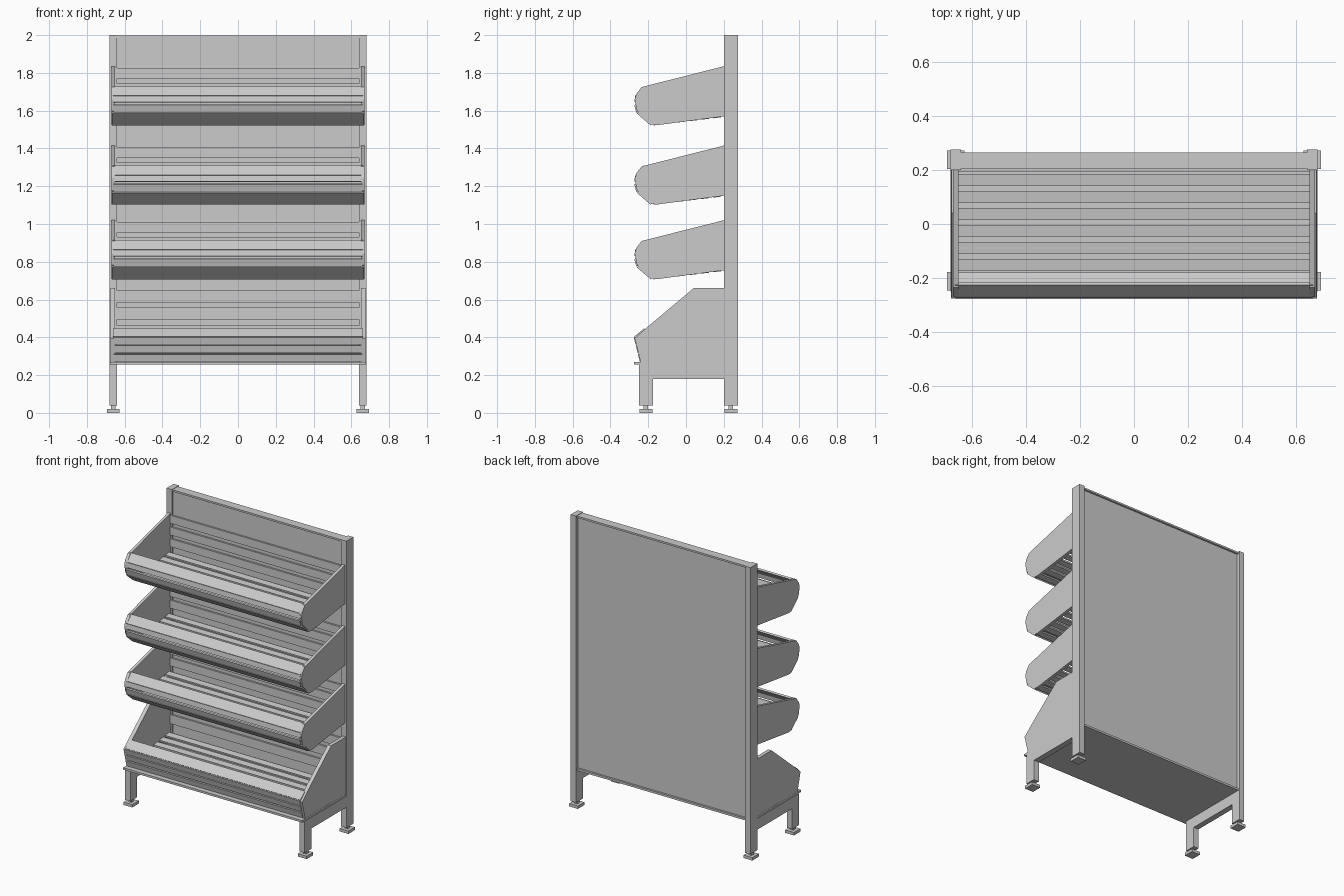
import bpy
import bmesh
from mathutils import Vector

cube = bpy.data.objects.get("Cube")
if cube:
    bpy.data.objects.remove(cube, do_unlink=True)

grey = bpy.data.materials.new("light_grey_metal")
grey.use_nodes = True
GREY = (0.6, 0.6, 0.6, 1.0)
grey.diffuse_color = GREY
grey.node_tree.nodes["Principled BSDF"].inputs["Base Color"].default_value = GREY


def extrude_x(name, outline, x0, x1):
    """Solid from a (y, z) outline swept between two x positions."""
    bm = bmesh.new()
    face = bm.faces.new([bm.verts.new((x0, y, z)) for y, z in outline])
    swept = bmesh.ops.extrude_face_region(bm, geom=[face])["geom"]
    bmesh.ops.translate(bm, vec=(x1 - x0, 0, 0),
                        verts=[g for g in swept if isinstance(g, bmesh.types.BMVert)])
    bmesh.ops.recalc_face_normals(bm, faces=bm.faces)
    mesh = bpy.data.meshes.new(name)
    bm.to_mesh(mesh)
    bm.free()
    mesh.materials.append(grey)
    obj = bpy.data.objects.new(name, mesh)
    bpy.context.collection.objects.link(obj)
    return obj


def box(name, x, y, z):
    return extrude_x(name, [(y[0], z[0]), (y[1], z[0]), (y[1], z[1]), (y[0], z[1])], *x)


def slat(name, start, end, half=0.65, thick=0.012):
    """Flat board between two (y, z) points, thickened to the left of its run."""
    a, b = Vector(start), Vector(end)
    d = (b - a).normalized()
    n = Vector((-d.y, d.x)) * thick
    extrude_x(name, [a, b, b + n, a + n], -half, half)


def pair(name, outline, inner, outer):
    for side, s in (("left", 1), ("right", -1)):
        extrude_x(f"{side}_{name}", outline, s * inner, s * outer)


def rect(y0, y1, z0, z1):
    return [(y0, z0), (y1, z0), (y1, z1), (y0, z1)]


# Frame: posts, front legs, side rails and levelling feet
pair("rear_post", rect(0.2, 0.275, 0.04, 2.0), 0.64, 0.68)
pair("front_leg", [(-0.25, 0.04), (-0.175, 0.04), (-0.175, 0.18), (0.2, 0.18),
                   (0.2, 0.256), (-0.25, 0.256)], 0.64, 0.68)
for place, y in (("front", -0.212), ("rear", 0.238)):
    pair(f"{place}_foot_stem", rect(y - 0.012, y + 0.012, 0.018, 0.045), 0.648, 0.672)
    pair(f"{place}_foot_pad", rect(y - 0.035, y + 0.035, 0.0, 0.02), 0.627, 0.693)

# Back panel with top and bottom caps, and the base plate
box("back_panel", (-0.64, 0.64), (0.212, 0.252), (0.26, 1.99))
box("top_cap", (-0.64, 0.64), (0.205, 0.265), (1.985, 1.997))
box("bottom_cap", (-0.64, 0.64), (0.2, 0.265), (0.256, 0.27))
box("base_plate", (-0.677, 0.677), (-0.275, 0.2), (0.256, 0.27))


def floor_slats(name, z_front, z_back):
    """Sloping floor of evenly spaced boards with open gaps."""
    count, pitch, width = 6, 0.063, 0.043
    slope = (z_back - z_front) / (count * pitch)
    for i in range(count):
        y = -0.172 + i * pitch
        z = z_front + slope * (y + 0.172)
        slat(f"{name}_floor_slat_{i + 1}", (y, z), (y + width, z + slope * width))


# Three hanging bins
for number, top in enumerate((1.835, 1.415, 1.02), 1):
    name = f"bin_{number}"
    side = [(0.2, 0), (-0.235, -0.11), (-0.262, -0.145), (-0.272, -0.175),
            (-0.26, -0.235), (-0.185, -0.308), (-0.155, -0.312), (0.2, -0.265)]
    pair(f"{name}_side", [(y, top + z) for y, z in side], 0.65, 0.67)
    slat(f"{name}_lip", (-0.268, top - 0.155), (-0.226, top - 0.106), 0.662, -0.012)
    slat(f"{name}_front_upper", (-0.274, top - 0.19), (-0.269, top - 0.157), 0.66, -0.012)
    slat(f"{name}_front_lower", (-0.263, top - 0.245), (-0.274, top - 0.205), 0.66, -0.012)
    slat(f"{name}_front_bottom", (-0.187, top - 0.313), (-0.26, top - 0.25), 0.666, -0.012)
    floor_slats(name, top - 0.313, top - 0.268)
    for i, z in enumerate((-0.065, -0.145, -0.225), 1):
        slat(f"{name}_back_slat_{i}", (0.205, top + z), (0.205, top + z + 0.055))

# Bottom bin standing on the base plate
pair("base_bin_side", [(-0.24, 0.27), (-0.272, 0.395), (-0.21, 0.45), (0.04, 0.66),
                       (0.2, 0.66), (0.2, 0.27)], 0.65, 0.676)
slat("base_bin_lip", (-0.273, 0.405), (-0.222, 0.447), 0.662, -0.012)
for i, z in enumerate((0.272, 0.318, 0.362), 1):
    y = -0.244 - 0.25 * (z - 0.27)
    slat(f"base_bin_front_slat_{i}", (y, z), (y - 0.01, z + 0.038), 0.66, -0.012)
floor_slats("base_bin", 0.285, 0.335)
for i, z in enumerate((0.4, 0.495, 0.585), 1):
    slat(f"base_bin_back_slat_{i}", (0.205, z), (0.205, z + 0.062))
